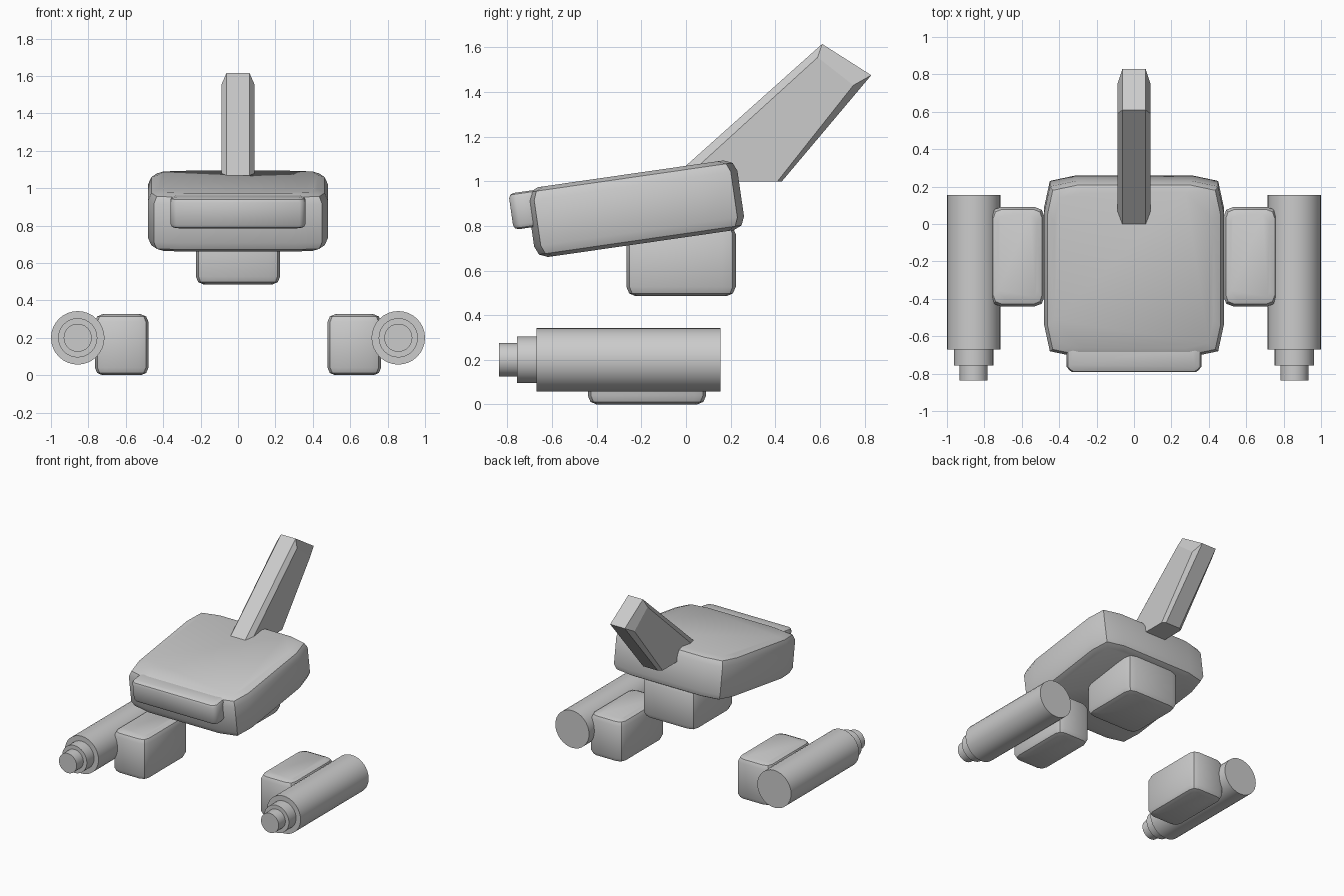
import bpy
import bmesh
import math
from mathutils import Matrix, Vector

cube = bpy.data.objects.get("Cube")
if cube:
    bpy.data.objects.remove(cube, do_unlink=True)

grey = bpy.data.materials.new("plain grey")
grey.use_nodes = True
colour = (0.6, 0.6, 0.6, 1)
grey.diffuse_color = colour
grey.node_tree.nodes["Principled BSDF"].inputs["Base Color"].default_value = colour


def finish(obj, angle):
    """Give the part its colour and shading."""
    obj.data.materials.clear()
    obj.data.materials.append(grey)
    bpy.ops.object.select_all(action="DESELECT")
    obj.select_set(True)
    bpy.context.view_layer.objects.active = obj
    bpy.ops.object.shade_smooth_by_angle(angle=math.radians(angle))
    return obj


def loft(name, rings, angle):
    """Skin a stack of equal rings and cap both ends."""
    bm = bmesh.new()
    rows = [[bm.verts.new(p) for p in ring] for ring in rings]
    for low, high in zip(rows, rows[1:]):
        n = len(low)
        for i in range(n):
            j = (i + 1) % n
            bm.faces.new((low[i], low[j], high[j], high[i]))
    bm.faces.new(rows[0][::-1])
    bm.faces.new(rows[-1])
    bmesh.ops.recalc_face_normals(bm, faces=bm.faces)
    mesh = bpy.data.meshes.new(name)
    bm.to_mesh(mesh)
    bm.free()
    obj = bpy.data.objects.new(name, mesh)
    bpy.context.collection.objects.link(obj)
    return finish(obj, angle)


def outline(a, b, pull, ends):
    """Rectangle with sharp corners drawn in, so each side bulges."""
    ea, eb = a - ends, b - ends
    ca, cb = a - pull, b - pull
    return [(a, -eb), (a, eb), (ca, cb), (ea, b), (-ea, b), (-ca, cb),
            (-a, eb), (-a, -eb), (-ca, -cb), (-ea, -b), (ea, -b), (ca, -cb)]


def block(name, centre, half, pull, ends, rim, tilt=0):
    """Bulging block with rounded top and bottom rims."""
    a, b, h = half
    place = Matrix.Translation(centre) @ Matrix.Rotation(math.radians(tilt), 4, "X")
    levels = [(-h, rim), (-h + rim * 0.3, rim * 0.3), (-h + rim, 0),
              (h - rim, 0), (h - rim * 0.3, rim * 0.3), (h, rim)]
    rings = [[place @ Vector((x * (1 - d / a), y * (1 - d / b), z))
              for x, y in outline(a, b, pull, ends)] for z, d in levels]
    return loft(name, rings, 35)


# Head, visor and neck
TILT = 8.2
head_centre = Vector((0, -0.225, 0.877))
block("head", head_centre, (0.48, 0.475, 0.158), 0.03, 0.17, 0.055, TILT)
visor_offset = Matrix.Rotation(math.radians(TILT), 3, "X") @ Vector((0, -0.48, 0.066))
block("visor", head_centre + visor_offset, (0.36, 0.075, 0.082), 0.012, 0.03, 0.022, TILT)
block("neck", (0, -0.022, 0.645), (0.225, 0.245, 0.16), 0.014, 0.06, 0.042)

# Swept fin, wider through the middle of its sides
edge = [(-0.078, 1.0), (0.61, 1.615), (0.83, 1.475), (0.43, 1.0)]
side = [(-0.02, 1.0), (0.59, 1.555), (0.75, 1.43), (0.41, 1.0)]
layers = [(-0.088, side), (-0.062, edge), (0.062, edge), (0.088, side)]
loft("swept_fin", [[(x, y, z) for y, z in pts] for x, pts in layers], 15)

# Feet, each with a stepped barrel on its outer side
for label, sx in (("left", 1), ("right", -1)):
    block(label + "_foot", (sx * 0.622, -0.175, 0.163), (0.143, 0.265, 0.163),
          0.014, 0.05, 0.04)
    back = 0.155
    for part, radius, front in (("barrel", 0.143, -0.67),
                                ("barrel_collar", 0.105, -0.757),
                                ("barrel_tip", 0.075, -0.838)):
        bpy.ops.mesh.primitive_cylinder_add(
            vertices=32, radius=radius, depth=back - front,
            location=(sx * 0.857, (back + front) / 2, 0.2),
            rotation=(math.pi / 2, 0, 0))
        obj = bpy.context.object
        obj.name = label + "_" + part
        finish(obj, 35)
        back = front
